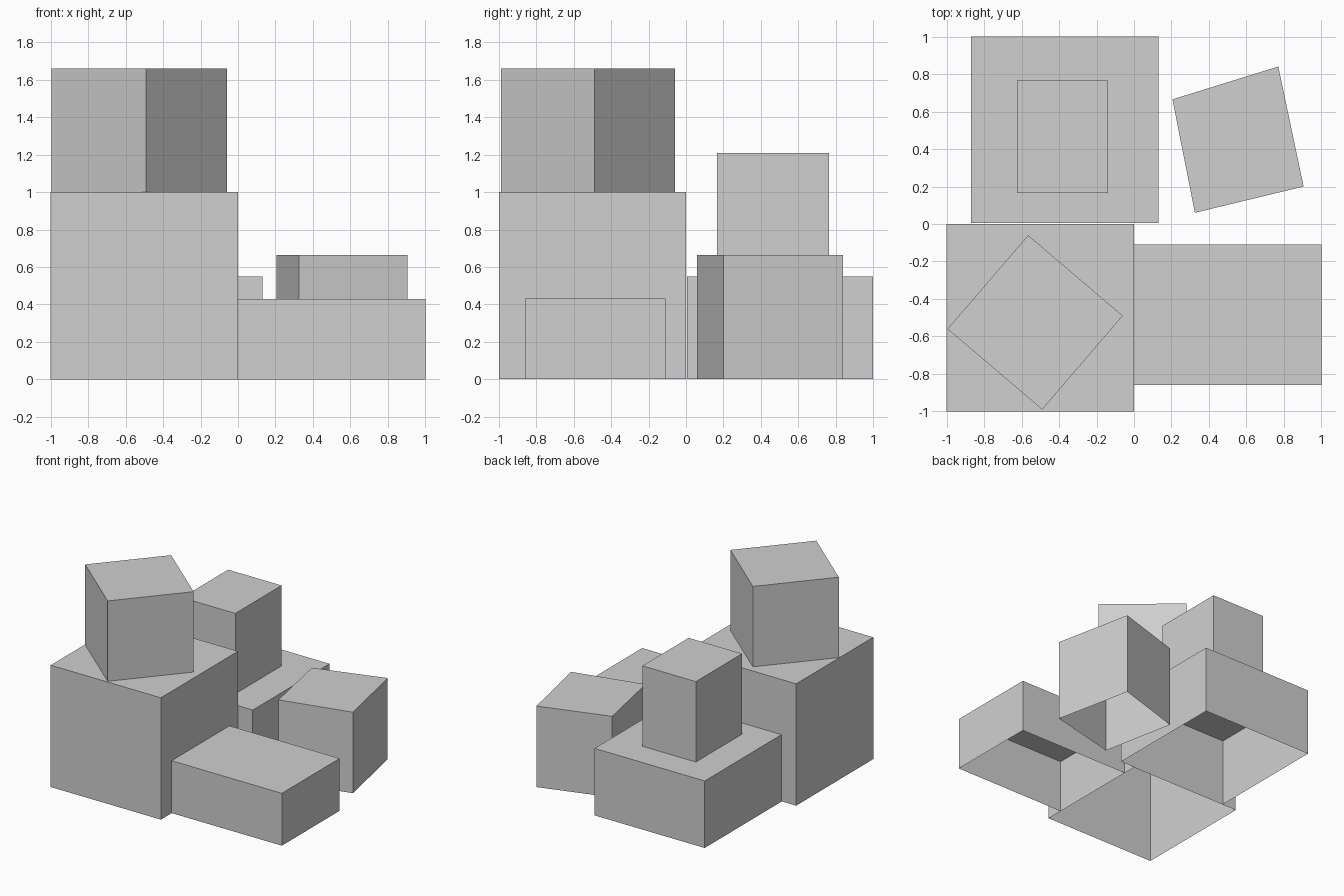
import bpy
import bmesh

default = bpy.data.objects.get("Cube")
if default:
    bpy.data.objects.remove(default, do_unlink=True)

# One plain grey for every block
grey = bpy.data.materials.new("light grey")
grey.use_nodes = True
colour = (0.63, 0.63, 0.63, 1)
grey.diffuse_color = colour
grey.node_tree.nodes["Principled BSDF"].inputs["Base Color"].default_value = colour


def block(name, footprint, bottom, top):
    """Open-bottomed block: a counter-clockwise footprint raised to a flat roof."""
    bm = bmesh.new()
    low = [bm.verts.new((x, y, bottom)) for x, y in footprint]
    high = [bm.verts.new((x, y, top)) for x, y in footprint]
    count = len(footprint)
    for i in range(count):
        j = (i + 1) % count
        bm.faces.new((low[i], low[j], high[j], high[i]))
    bm.faces.new(high)
    mesh = bpy.data.meshes.new(name)
    bm.to_mesh(mesh)
    bm.free()
    mesh.materials.append(grey)
    obj = bpy.data.objects.new(name, mesh)
    bpy.context.collection.objects.link(obj)
    return obj


def rect(x0, x1, y0, y1):
    return [(x0, y0), (x1, y0), (x1, y1), (x0, y1)]


# Tall front block with a turned block on its roof
block("tall_block", rect(-1, 0, -1, 0), 0, 1)
block("turned_roof_block",
      [(-0.49, -0.99), (-0.06, -0.49), (-0.565, -0.06), (-0.995, -0.56)], 1, 1.66)

# Wide back block with a small tower
block("back_block", rect(-0.87, 0.13, 0.005, 1), 0, 0.55)
block("back_tower", rect(-0.625, -0.14, 0.165, 0.765), 0.55, 1.21)

# Low front block
block("low_block", rect(0, 1, -0.86, -0.11), 0, 0.43)

# Skewed free-standing block
block("skewed_block",
      [(0.325, 0.06), (0.905, 0.2), (0.77, 0.84), (0.205, 0.665)], 0, 0.665)
